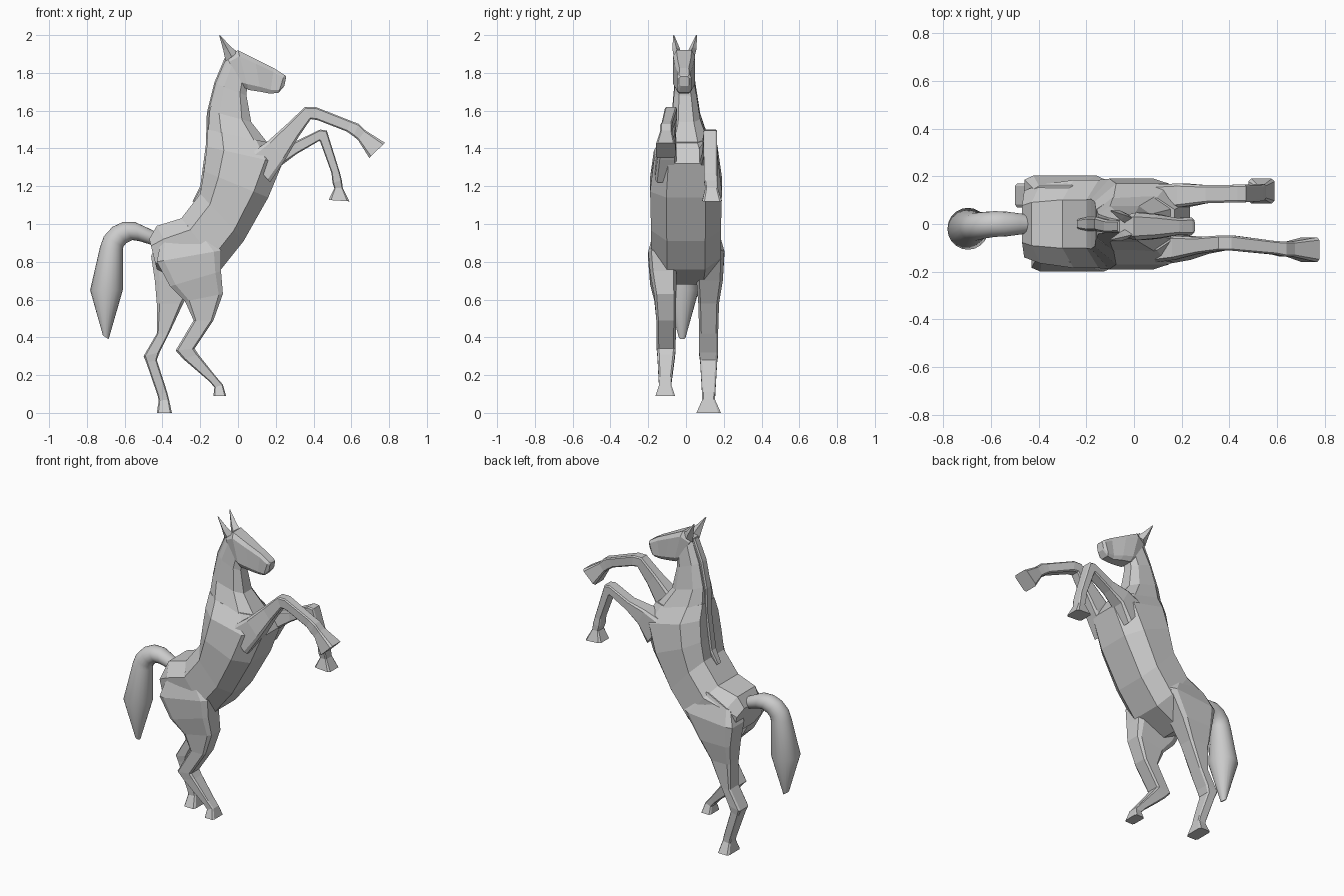
import bpy, bmesh, math
from mathutils import Vector


def chamfered(c):
    """Octagonal section, c = chamfer share (0..1)."""
    k = 1 - c
    return [(1, k), (k, 1), (-k, 1), (-1, k), (-1, -k), (-k, -1), (k, -1), (1, -k)]


def round_section(n):
    return [(math.cos(2 * math.pi * i / n), math.sin(2 * math.pi * i / n)) for i in range(n)]


def loft(name, rings, section):
    """Each ring: back x, z, front x, z, centre y, half width in y."""
    bm = bmesh.new()
    loops = []
    for xa, za, xb, zb, y, w in rings:
        a, b = Vector((xa, y, za)), Vector((xb, y, zb))
        mid, half = (a + b) / 2, (b - a) / 2
        loops.append([bm.verts.new(mid + half * u + Vector((0, w * v, 0))) for u, v in section])
    n = len(section)
    for r, s in zip(loops, loops[1:]):
        for i in range(n):
            bm.faces.new((r[i], r[(i + 1) % n], s[(i + 1) % n], s[i]))
    bm.faces.new(loops[0])
    bm.faces.new(loops[-1])
    bmesh.ops.recalc_face_normals(bm, faces=bm.faces)
    me = bpy.data.meshes.new(name)
    bm.to_mesh(me)
    bm.free()
    ob = bpy.data.objects.new(name, me)
    bpy.context.collection.objects.link(ob)
    return ob


BODY, LEG = chamfered(0.45), chamfered(0.22)

# Trunk from rump to shoulders
loft("torso", [
    (-0.47, 0.92, -0.43, 0.76, 0, 0.14),
    (-0.43, 0.99, -0.27, 0.68, 0, 0.165),
    (-0.30, 1.03, -0.09, 0.76, 0, 0.185),
    (-0.20, 1.16, 0.03, 0.91, 0, 0.185),
    (-0.18, 1.28, 0.16, 1.14, 0, 0.19),
    (-0.165, 1.41, 0.235, 1.32, 0, 0.17),
    (-0.16, 1.50, 0.17, 1.43, 0, 0.11)], BODY)

# Neck
loft("neck", [
    (-0.16, 1.45, 0.18, 1.40, 0, 0.125),
    (-0.15, 1.60, 0.07, 1.54, 0, 0.075),
    (-0.11, 1.74, 0.045, 1.68, -0.005, 0.058),
    (-0.05, 1.88, 0.05, 1.76, -0.01, 0.045)], BODY)

# Narrow mane ridge down the neck and back
loft("mane", [
    (-0.07, 1.88, -0.02, 1.86, -0.01, 0.025),
    (-0.125, 1.75, -0.08, 1.73, -0.01, 0.028),
    (-0.165, 1.59, -0.12, 1.58, 0, 0.03),
    (-0.17, 1.42, -0.12, 1.41, 0, 0.03),
    (-0.20, 1.20, -0.15, 1.18, 0, 0.03),
    (-0.24, 1.12, -0.21, 1.10, 0, 0.02)], chamfered(0.3))

# Head from poll to muzzle
loft("head", [
    (0.02, 1.73, -0.06, 1.88, -0.01, 0.045),
    (0.055, 1.71, 0.0, 1.92, -0.01, 0.058),
    (0.12, 1.70, 0.09, 1.875, -0.01, 0.05),
    (0.17, 1.69, 0.19, 1.825, -0.01, 0.035),
    (0.215, 1.695, 0.245, 1.79, -0.01, 0.038),
    (0.245, 1.73, 0.255, 1.78, -0.01, 0.026)], chamfered(0.3))

# Pointed ears
for side, tag in ((-1, "near"), (1, "far")):
    loft("ear_" + tag, [
        (-0.065, 1.86, 0.0, 1.91, -0.01 + side * 0.033, 0.022),
        (-0.078, 1.92, -0.035, 1.935, -0.008 + side * 0.044, 0.02),
        (-0.10, 2.0, -0.093, 1.998, -0.005 + side * 0.06, 0.003)],
        round_section(4))

# Hind legs, thigh to hoof
loft("hind_leg_near", [
    (-0.41, 0.90, -0.22, 1.02, -0.10, 0.06),
    (-0.43, 0.80, -0.09, 0.86, -0.125, 0.075),
    (-0.36, 0.67, -0.09, 0.75, -0.12, 0.07),
    (-0.28, 0.59, -0.08, 0.63, -0.11, 0.058),
    (-0.235, 0.49, -0.13, 0.49, -0.105, 0.052),
    (-0.33, 0.33, -0.23, 0.34, -0.105, 0.05),
    (-0.29, 0.285, -0.21, 0.31, -0.105, 0.046),
    (-0.15, 0.165, -0.115, 0.19, -0.11, 0.035),
    (-0.125, 0.135, -0.08, 0.15, -0.11, 0.032),
    (-0.13, 0.09, -0.063, 0.09, -0.11, 0.052)], LEG)
loft("hind_leg_far", [
    (-0.42, 0.92, -0.22, 1.02, 0.10, 0.06),
    (-0.46, 0.83, -0.12, 0.86, 0.125, 0.078),
    (-0.44, 0.70, -0.22, 0.70, 0.125, 0.07),
    (-0.43, 0.58, -0.29, 0.58, 0.12, 0.055),
    (-0.43, 0.42, -0.365, 0.42, 0.12, 0.05),
    (-0.50, 0.30, -0.415, 0.32, 0.12, 0.05),
    (-0.485, 0.265, -0.43, 0.28, 0.12, 0.045),
    (-0.425, 0.09, -0.375, 0.11, 0.12, 0.035),
    (-0.42, 0.065, -0.365, 0.07, 0.12, 0.034),
    (-0.43, 0.0, -0.35, 0.0, 0.12, 0.065)], LEG)

# Forelegs, shoulder to hoof
loft("foreleg_near", [
    (0.05, 1.36, 0.17, 1.22, -0.11, 0.055),
    (0.16, 1.44, 0.25, 1.34, -0.10, 0.05),
    (0.26, 1.53, 0.32, 1.46, -0.09, 0.035),
    (0.355, 1.62, 0.385, 1.555, -0.08, 0.032),
    (0.41, 1.62, 0.42, 1.55, -0.08, 0.032),
    (0.60, 1.545, 0.575, 1.49, -0.10, 0.028),
    (0.64, 1.53, 0.61, 1.465, -0.105, 0.032),
    (0.675, 1.495, 0.635, 1.445, -0.105, 0.032),
    (0.778, 1.43, 0.695, 1.35, -0.108, 0.052)], LEG)
loft("foreleg_far", [
    (0.05, 1.36, 0.17, 1.20, 0.11, 0.055),
    (0.18, 1.41, 0.23, 1.31, 0.12, 0.05),
    (0.30, 1.435, 0.31, 1.37, 0.125, 0.038),
    (0.435, 1.50, 0.43, 1.44, 0.128, 0.037),
    (0.47, 1.495, 0.435, 1.435, 0.128, 0.037),
    (0.54, 1.27, 0.495, 1.27, 0.13, 0.034),
    (0.55, 1.23, 0.50, 1.22, 0.132, 0.036),
    (0.555, 1.19, 0.51, 1.19, 0.135, 0.033),
    (0.59, 1.12, 0.48, 1.127, 0.138, 0.052)], LEG)

# Arched round tail, thick then tapered
tail = loft("tail", [
    (-0.42, 0.95, -0.42, 0.89, 0, 0.03),
    (-0.48, 0.98, -0.46, 0.89, 0, 0.043),
    (-0.545, 1.01, -0.525, 0.91, 0, 0.052),
    (-0.61, 1.01, -0.56, 0.915, 0, 0.054),
    (-0.665, 0.985, -0.59, 0.90, -0.005, 0.056),
    (-0.71, 0.935, -0.607, 0.88, -0.01, 0.058),
    (-0.73, 0.88, -0.61, 0.86, -0.012, 0.06),
    (-0.783, 0.65, -0.61, 0.65, -0.02, 0.088),
    (-0.715, 0.41, -0.685, 0.39, -0.02, 0.018)], round_section(20))
bpy.ops.object.select_all(action='DESELECT')
tail.select_set(True)
bpy.context.view_layer.objects.active = tail
bpy.ops.object.shade_smooth_by_angle(angle=math.radians(30))
